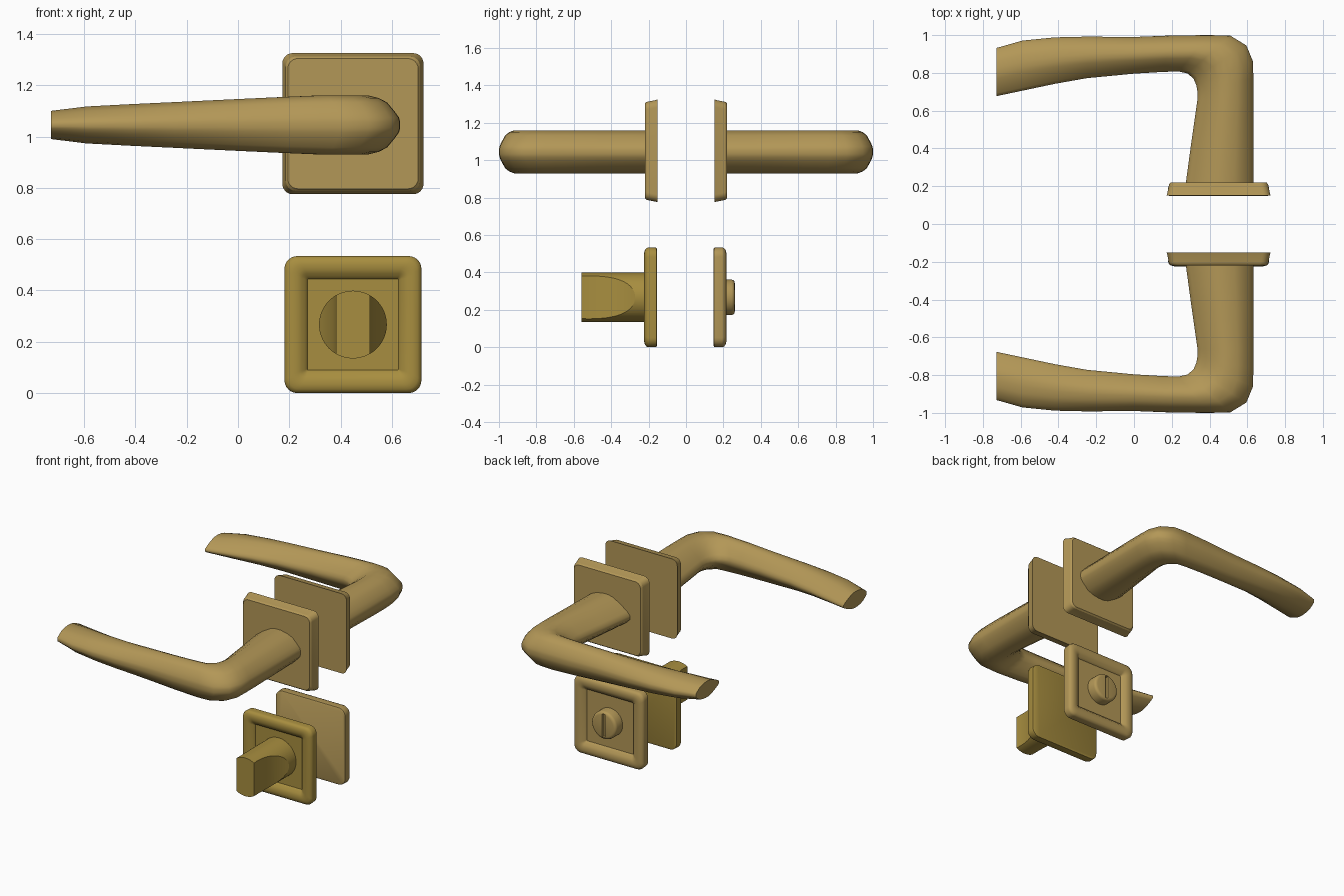
import bpy, bmesh
from math import sin, cos, pi, radians
from mathutils import Vector

if "Cube" in bpy.data.objects:
    bpy.data.objects.remove(bpy.data.objects["Cube"])


def material(name, rgb):
    m = bpy.data.materials.new(name)
    m.diffuse_color = (*rgb, 1)
    m.use_nodes = True
    m.node_tree.nodes["Principled BSDF"].inputs["Base Color"].default_value = m.diffuse_color
    return m


BRASS = material("brass", (0.45, 0.31, 0.095))
DEEP = material("deep_brass", (0.39, 0.27, 0.05))
CX, LOCK_Z = 0.448, 0.267


def activate(ob):
    bpy.ops.object.select_all(action='DESELECT')
    bpy.context.view_layer.objects.active = ob
    ob.select_set(True)


def smooth(ob, angle=35):
    activate(ob)
    bpy.ops.object.shade_smooth_by_angle(angle=radians(angle))


def loft(name, rings, mat, angle=35):
    """Skin a list of equal-length point rings and cap both ends."""
    bm = bmesh.new()
    vs = [[bm.verts.new(p) for p in ring] for ring in rings]
    n = len(vs[0])
    for a, b in zip(vs, vs[1:]):
        for i in range(n):
            j = (i + 1) % n
            bm.faces.new((a[i], a[j], b[j], b[i]))
    bm.faces.new(vs[0])
    bm.faces.new(vs[-1])
    bmesh.ops.recalc_face_normals(bm, faces=bm.faces[:])
    me = bpy.data.meshes.new(name)
    bm.to_mesh(me)
    bm.free()
    ob = bpy.data.objects.new(name, me)
    bpy.context.collection.objects.link(ob)
    me.materials.append(mat)
    smooth(ob, angle)
    return ob


def rounded_square(cz, y, half, r, steps=6):
    pts = []
    for q, (sx, sz) in enumerate([(1, 1), (-1, 1), (-1, -1), (1, -1)]):
        for k in range(steps + 1):
            a = (q + k / steps) * pi / 2
            pts.append((CX + sx * (half - r) + r * cos(a), y,
                        cz + sz * (half - r) + r * sin(a)))
    return pts


def circle(y, r, n=64):
    return [(CX + r * cos(2 * pi * i / n), y, LOCK_Z + r * sin(2 * pi * i / n))
            for i in range(n)]


def boolean(ob, cutter, op):
    cutter.hide_render = True
    activate(ob)
    mod = ob.modifiers.new("cut", 'BOOLEAN')
    mod.object, mod.operation, mod.solver = cutter, op, 'EXACT'
    bpy.ops.object.modifier_apply(modifier=mod.name)
    bpy.data.objects.remove(cutter)


# Lever section: (position from inner to outer edge, half height)
HALF = [(0, .12), (.06, .32), (.2, .64), (.36, .92), (.47, 1), (.58, 1),
        (.72, .91), (.83, .76), (.93, .45), (.985, .25), (1, .1)]
SECTION = HALF + [(u, -v) for u, v in reversed(HALF)]

# Lever stations: outer x, outer y, inner x, inner y, half height
STATIONS = [
    (.632, .20, .272, .20, .115), (.632, .45, .306, .45, .115),
    (.632, .66, .336, .66, .115), (.632, .77, .336, .70, .115),
    (.630, .86, .330, .735, .115), (.595, .945, .315, .77, .115),
    (.510, .997, .283, .797, .115), (.40, 1.0, .235, .808, .115),
    (.20, .998, .15, .805, .109), (0, .99, 0, .796, .101),
    (-.25, .992, -.25, .772, .089), (-.42, .988, -.42, .742, .081),
    (-.59, .971, -.59, .706, .072), (-.728, .932, -.728, .677, .055)]


def lever(name, s):
    rings = []
    for ox, oy, ix, iy, h in STATIONS:
        o, i = Vector((ox, oy)), Vector((ix, iy))
        ring = []
        for u, v in SECTION:
            p = i.lerp(o, u)
            ring.append((p.x, s * p.y, 1.045 + v * h))
        rings.append(ring)
    return loft(name, rings, BRASS, 55)


for side, s, shift, mat in (("front", -1, .005, DEEP), ("back", 1, -.003, BRASS)):
    lever(side + "_lever", s)
    # Tapered plate behind the lever
    loft(side + "_lever_plate",
         [rounded_square(1.05, s * y, h, .04) for y, h in
          ((.152, .275), (.165, .271), (.21, .262), (.22, .254))], BRASS, 20)
    # Lock plate with rounded rim and square recess
    loft(side + "_lock_plate",
         [rounded_square(LOCK_Z, s * (y + shift), h, r) for y, h, r in
          ((.15, .258, .045), (.154, .265, .05), (.195, .267, .05),
           (.207, .263, .05), (.215, .252, .045), (.219, .235, .04),
           (.217, .215, .03), (.211, .199, .02), (.203, .19, .012),
           (.199, .183, .008), (.190, .178, .006))], mat, 40)

# Front thumb turn: cylinder with domed end and two scooped sides
turn = loft("thumb_turn", [circle(-.18, .132), circle(-.56, .132)], DEEP)
for d in (-1, 1):
    bpy.ops.mesh.primitive_cylinder_add(vertices=160, radius=.494, depth=.6,
                                        location=(CX + d * .559, -.52, LOCK_Z))
    boolean(turn, bpy.context.object, 'DIFFERENCE')
bpy.ops.mesh.primitive_cylinder_add(vertices=128, radius=.25, depth=.6,
                                    location=(CX, -.275, LOCK_Z),
                                    rotation=(0, pi / 2, 0))
dome = bpy.context.object
# Stretch inwards so only the outer arc trims the turn
for v in dome.data.vertices:
    if v.co.y < 0:
        v.co.y -= .3
boolean(turn, dome, 'INTERSECT')
smooth(turn, 30)

# Back emergency release: rounded disc with a slot
disc = loft("release_disc", [circle(y, r) for y, r in
            ((.18, .095), (.243, .095), (.252, .092), (.258, .086), (.261, .075))],
            BRASS)
bpy.ops.mesh.primitive_cube_add(size=1, location=(CX, .26, LOCK_Z))
slot = bpy.context.object
slot.scale = (.02, .04, .16)
boolean(disc, slot, 'DIFFERENCE')
smooth(disc, 35)
